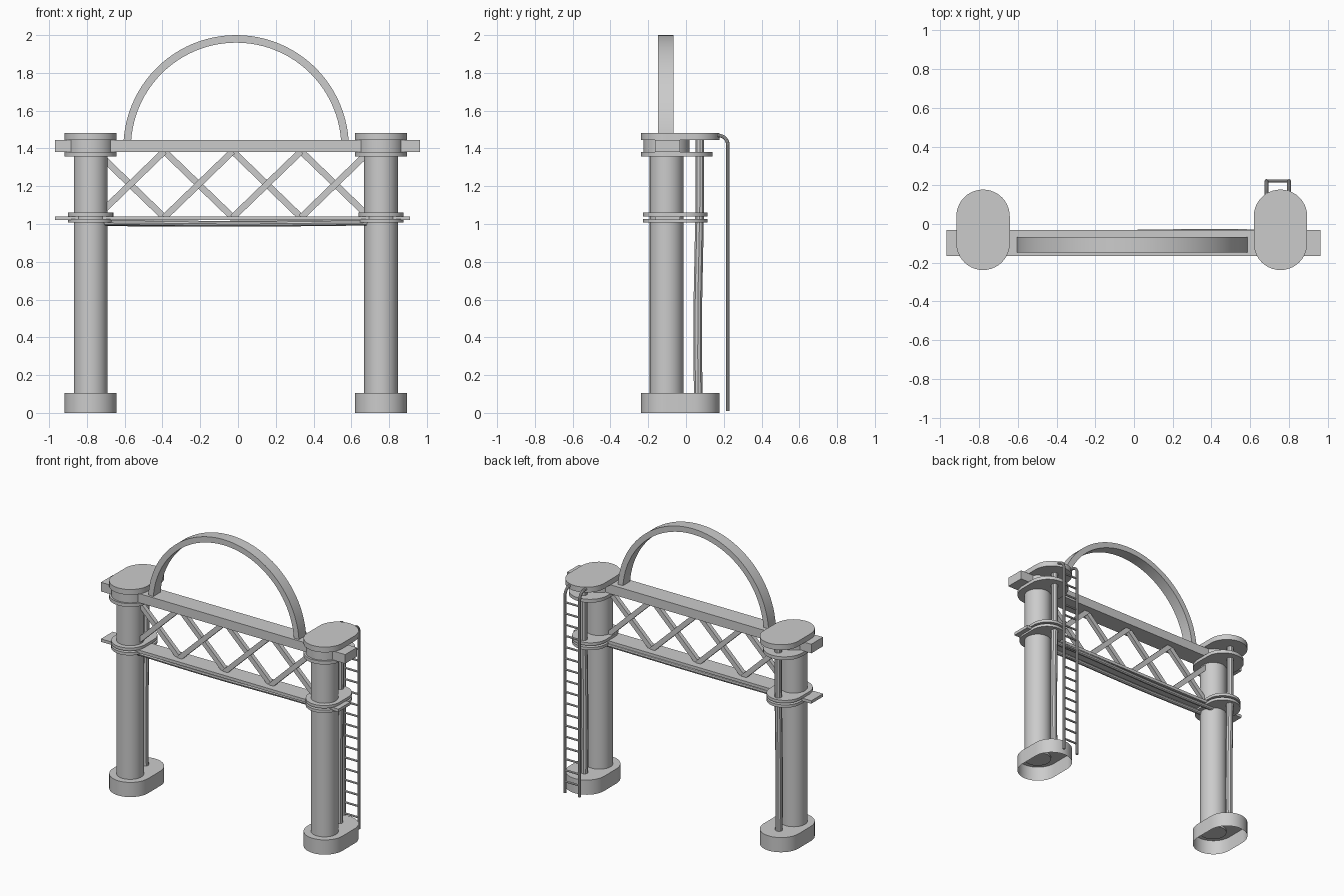
import bpy, bmesh
from math import pi, cos, sin, atan2, hypot, radians
from mathutils import Matrix, Vector

cube = bpy.data.objects.get("Cube")
if cube:
    bpy.data.objects.remove(cube, do_unlink=True)

# Single painted-metal colour
grey = bpy.data.materials.new("plain grey")
grey.use_nodes = True
grey.diffuse_color = (0.6, 0.6, 0.6, 1)
grey.node_tree.nodes["Principled BSDF"].inputs["Base Color"].default_value = (0.6, 0.6, 0.6, 1)


def finish(name, bm, smooth=True):
    bmesh.ops.recalc_face_normals(bm, faces=bm.faces)
    mesh = bpy.data.meshes.new(name)
    bm.to_mesh(mesh)
    bm.free()
    mesh.materials.append(grey)
    obj = bpy.data.objects.new(name, mesh)
    bpy.context.collection.objects.link(obj)
    if smooth:
        bpy.ops.object.select_all(action='DESELECT')
        obj.select_set(True)
        bpy.context.view_layer.objects.active = obj
        bpy.ops.object.shade_smooth_by_angle(angle=radians(35))
    return obj


def add_box(bm, center, size, tilt=0):
    m = (Matrix.Translation(center) @ Matrix.Rotation(tilt, 4, 'Y')
         @ Matrix.Diagonal((*size, 1)))
    bmesh.ops.create_cube(bm, size=1, matrix=m)


def box(name, x0, x1, y0, y1, z0, z1):
    bm = bmesh.new()
    add_box(bm, ((x0 + x1) / 2, (y0 + y1) / 2, (z0 + z1) / 2),
            (x1 - x0, y1 - y0, z1 - z0))
    finish(name, bm, False)


def slab(name, x, r, y0, y1, z0, z1, closed=True):
    """Upright slab with semicircular front and back ends."""
    n = 20
    outline = []
    for start, yc in ((0, y1 - r), (pi, y0 + r)):
        for i in range(n + 1):
            a = start + pi * i / n
            outline.append((x + r * cos(a), yc + r * sin(a)))
    bm = bmesh.new()
    low = [bm.verts.new((px, py, z0)) for px, py in outline]
    high = [bm.verts.new((px, py, z1)) for px, py in outline]
    bm.faces.new(high)
    if closed:
        bm.faces.new(low)
    for i in range(len(low)):
        j = (i + 1) % len(low)
        bm.faces.new((low[i], low[j], high[j], high[i]))
    bmesh.ops.remove_doubles(bm, verts=bm.verts, dist=0.0001)
    finish(name, bm)


def cylinder(name, x, y, r, z0, z1):
    bm = bmesh.new()
    bmesh.ops.create_cone(bm, cap_ends=True, segments=40, radius1=r, radius2=r,
                          depth=z1 - z0, matrix=Matrix.Translation((x, y, (z0 + z1) / 2)))
    finish(name, bm)


def tube(name, points, r, sides=10):
    """Round tube swept along a path of points."""
    pts = [Vector(p) for p in points]
    bm = bmesh.new()
    rings = []
    for i, p in enumerate(pts):
        d = (pts[min(i + 1, len(pts) - 1)] - pts[max(i - 1, 0)]).normalized()
        # Paths lie along x or in the y-z plane, so pick a stable side vector
        ref = Vector((0, 1, 0)) if abs(d.x) > 0.7 else Vector((1, 0, 0))
        u = (ref - d * ref.dot(d)).normalized()
        v = d.cross(u)
        rings.append([bm.verts.new(p + r * (u * cos(2 * pi * k / sides) + v * sin(2 * pi * k / sides)))
                      for k in range(sides)])
    for a, b in zip(rings, rings[1:]):
        for k in range(sides):
            m = (k + 1) % sides
            bm.faces.new((a[k], a[m], b[m], b[k]))
    bm.faces.new(rings[0])
    bm.faces.new(rings[-1])
    finish(name, bm)


LEFT, RIGHT, COL_Y = 0.757, -0.78, -0.103

# Two pillars with hollow feet, collars, caps and rear pipes
for side, x in (("left", LEFT), ("right", RIGHT)):
    slab(f"{side}_foot", x, 0.138, -0.238, 0.178, 0, 0.105, closed=False)
    cylinder(f"{side}_column", x, COL_Y, 0.089, 0.09, 1.4)
    slab(f"{side}_lower_collar", x, 0.12, -0.228, 0.115, 1.007, 1.027)
    slab(f"{side}_upper_collar", x, 0.12, -0.228, 0.115, 1.04, 1.06)
    slab(f"{side}_cap_plate", x, 0.138, -0.238, 0.14, 1.358, 1.382)
    cylinder(f"{side}_cap_drum", x, COL_Y, 0.122, 1.375, 1.45)
    slab(f"{side}_cap", x, 0.138, -0.238, 0.178, 1.445, 1.483)
    tube(f"{side}_rear_pipe",
         [(x, 0.065, 0.09), (x, 0.062, 0.3), (x, 0.063, 0.6), (x, 0.07, 0.95),
          (x, 0.073, 1.1), (x, 0.073, 1.46)], 0.024)

# Crossing beams
box("top_beam", -0.968, 0.963, -0.165, -0.032, 1.38, 1.445)
box("lower_chord", -0.968, 0.91, -0.165, -0.032, 1.02, 1.041)

# Slightly sagging conduits under the lower chord
for name, y, phase in (("front_conduit", -0.14, 0), ("rear_conduit", -0.046, 1)):
    path = []
    for i in range(25):
        x = RIGHT + (LEFT - RIGHT) * i / 24
        path.append((x, y + 0.004 * sin(4 * x), 1.004 - 0.003 * cos(4 * x + phase)))
    tube(name, path, 0.016)

# Lattice of four crossed bar pairs
bm = bmesh.new()
half, z0, z1 = 0.181, 1.035, 1.385
for i in range(4):
    cx = -0.571 + 2 * half * i
    for s in (1, -1):
        add_box(bm, (cx, -0.1 + 0.004 * s, (z0 + z1) / 2),
                (hypot(2 * half, z1 - z0), 0.03, 0.034), s * atan2(z1 - z0, 2 * half))
finish("lattice_bars", bm, False)

# Semicircular arch of rectangular section
bm = bmesh.new()
prev = None
n = 48
for i in range(n + 1):
    a = pi * i / n
    ring = [bm.verts.new((-0.01 + r * cos(a), y, 1.403 + r * sin(a)))
            for r, y in ((0.597, -0.148), (0.597, -0.067), (0.557, -0.067), (0.557, -0.148))]
    if prev:
        for k in range(4):
            m = (k + 1) % 4
            bm.faces.new((prev[k], prev[m], ring[m], ring[k]))
    if i in (0, n):
        bm.faces.new(ring)
    prev = ring
finish("arch", bm)

# Ladder behind the left pillar, hooked over the cap
rails = (0.685, 0.801)
for name, x in zip(("ladder_inner_rail", "ladder_outer_rail"), rails):
    bend = [(x, 0.17 + 0.052 * sin(a), 1.417 + 0.052 * cos(a))
            for a in (pi / 2 * (1 - i / 8) for i in range(9))]
    tube(name, [(x, 0.222, 0.01)] + bend + [(x, 0.15, 1.469)], 0.01)
for i in range(17):
    z = 0.09 + 0.08 * i
    tube(f"ladder_rung_{i + 1}", [(rails[0], 0.222, z), (rails[1], 0.222, z)], 0.007, 8)
